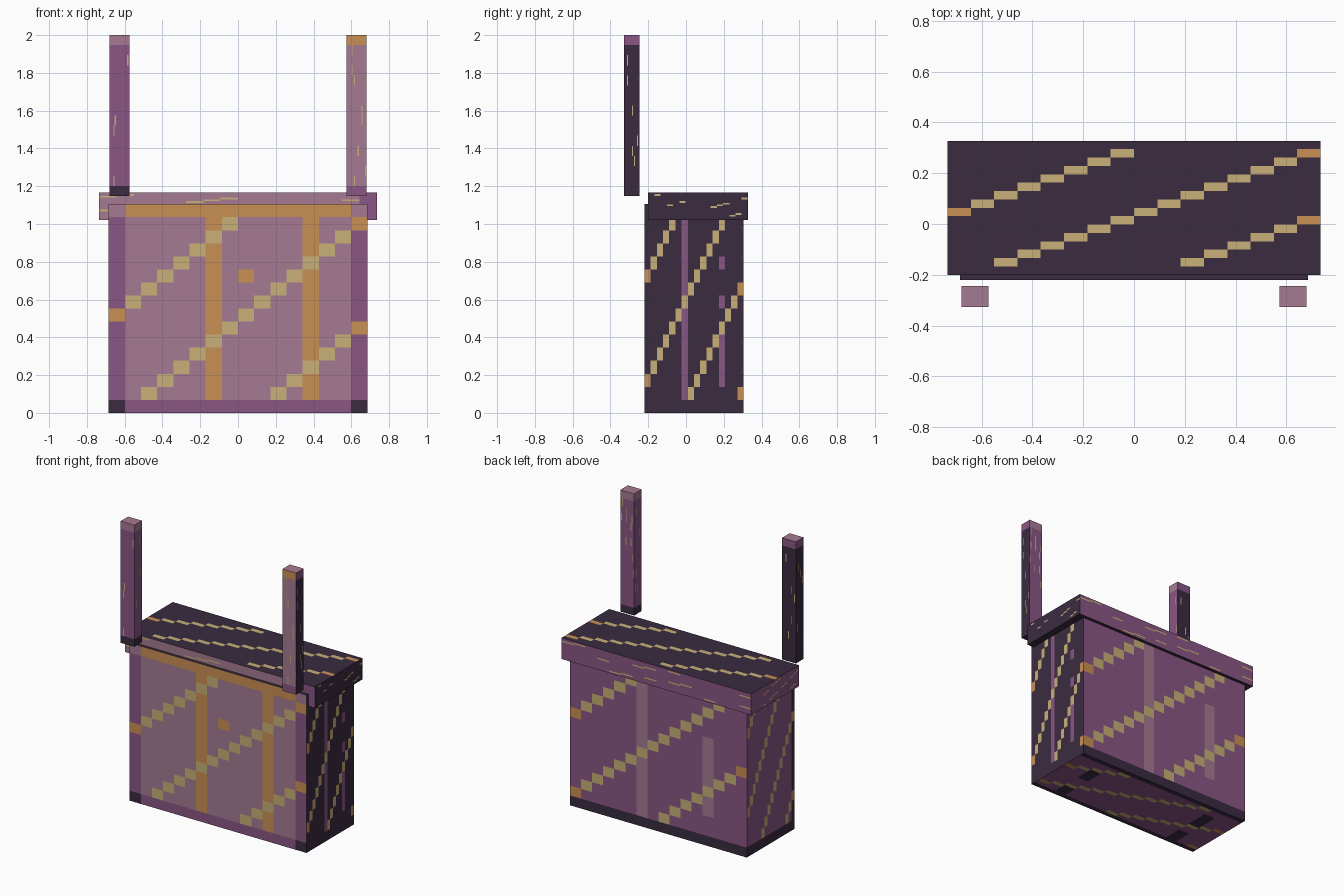
import bpy, bmesh, random
from mathutils import Vector

random.seed(4)
cube = bpy.data.objects.get("Cube")
if cube:
    bpy.data.objects.remove(cube, do_unlink=True)

# Palette, ordered as a ramp from darkest to lightest
DARK, PURPLE, MAUVE, ORANGE, TAN = range(5)
N = 16  # painted cells along each side of a face


def linear(c):
    c /= 255
    return c / 12.92 if c <= 0.04045 else ((c + 0.055) / 1.055) ** 2.4


def material(name, rgb):
    mat = bpy.data.materials.new(name)
    mat.use_nodes = True
    color = [linear(c) for c in rgb] + [1]
    mat.diffuse_color = color
    bsdf = mat.node_tree.nodes["Principled BSDF"]
    bsdf.inputs["Base Color"].default_value = color
    bsdf.inputs["Roughness"].default_value = 0.9
    return mat


MATERIALS = [
    material("dark_plum", (58, 43, 64)),
    material("purple", (138, 86, 133)),
    material("mauve", (166, 122, 146)),
    material("orange", (201, 144, 85)),
    material("tan", (200, 176, 120)),
]

# Each face: outward normal, then column and row directions
FACES = {
    "front": ((0, -1, 0), (1, 0, 0), (0, 0, 1)),
    "right": ((1, 0, 0), (0, 1, 0), (0, 0, 1)),
    "back": ((0, 1, 0), (-1, 0, 0), (0, 0, 1)),
    "left": ((-1, 0, 0), (0, -1, 0), (0, 0, 1)),
    "top": ((0, 0, 1), (1, 0, 0), (0, 1, 0)),
    "bottom": ((0, 0, -1), (1, 0, 0), (0, -1, 0)),
}


def painted_box(name, low, high, paint):
    """Box whose sides are cell grids, coloured by paint(side, column, row)."""
    low, high = Vector(low), Vector(high)
    middle, half = (low + high) / 2, (high - low) / 2
    bm = bmesh.new()
    for side, axes in FACES.items():
        n, u, v = (Vector(a) * half for a in axes)
        grid = [[bm.verts.new(middle + n + u * (2 * i / N - 1) + v * (2 * j / N - 1))
                 for j in range(N + 1)] for i in range(N + 1)]
        for i in range(N):
            for j in range(N):
                face = bm.faces.new((grid[i][j], grid[i + 1][j],
                                     grid[i + 1][j + 1], grid[i][j + 1]))
                face.material_index = paint(side, i, j)
    bmesh.ops.remove_doubles(bm, verts=bm.verts, dist=0.0005)
    mesh = bpy.data.meshes.new(name)
    bm.to_mesh(mesh)
    bm.free()
    for mat in MATERIALS:
        mesh.materials.append(mat)
    obj = bpy.data.objects.new(name, mesh)
    bpy.context.collection.objects.link(obj)
    return obj


def on_diagonal(i, j, phase):
    return 0 < j < N - 1 and (i - j) % 8 == phase


def stripe_color(i):
    return ORANGE if i in (0, N - 1) else TAN


# Chest body: framed front, vertical bars and diagonal stripes
BODY_BASE = dict(front=MAUVE, right=DARK, back=PURPLE, left=PURPLE, top=DARK, bottom=PURPLE)
BODY_PHASE = dict(front=1, right=6, back=7, left=4, bottom=2)
BROKEN_BAR = dict(front=range(1, 16), right=(2, 3, 4, 5, 6, 8, 11, 14),
                  back=(3, 4, 5, 6, 7, 8, 9, 10, 13))


def paint_body(side, i, j):
    base = BODY_BASE[side]
    edge = i in (0, N - 1)
    if side == "top":
        return base
    if on_diagonal(i, j, BODY_PHASE[side]):
        return stripe_color(i)
    if side == "bottom":
        return DARK if j in (0, N - 1) or (i in (2, 13) and j % 8 > 2) else base
    if side == "front":
        if j == 0:
            return DARK if edge else PURPLE
        if j == N - 1:
            return MAUVE if edge else ORANGE
        if edge:
            return PURPLE
        if (i, j) == (8, 10):
            return ORANGE
    elif j == 0:
        return DARK
    if side == "left":
        return DARK if i == N - 1 else base
    if (i == 6 and j < 15) or (side == "front" and i == 6):
        return base + 1
    if i == 12 and j in BROKEN_BAR[side]:
        return base + 1
    return base


painted_box("chest_body", (-0.685, -0.22, 0), (0.685, 0.305, 1.105), paint_body)

# Overhanging lid
LID_BASE = dict(BODY_BASE, bottom=DARK)


def paint_lid(side, i, j):
    base = LID_BASE[side]
    if side == "top":
        return stripe_color(i) if on_diagonal(i, j, 1) else base
    if side == "bottom":
        return base
    if side == "front" and i == N - 1:
        return PURPLE
    if on_diagonal(i, j, 3) and random.random() < 0.4:
        return TAN
    return base


painted_box("chest_lid", (-0.735, -0.2, 1.02), (0.735, 0.328, 1.168), paint_lid)


# Upright posts: lighter cap, darker foot, a few flecks
def post_paint(bases):
    def paint(side, i, j):
        base = bases[side]
        if side in ("top", "bottom"):
            return base
        if j == N - 1:
            return base + 1
        if j == 0:
            return max(base - 1, DARK)
        return TAN if random.random() < 0.03 else base
    return paint


POSTS = {
    "left_post": (1, dict(front=MAUVE, right=DARK, back=PURPLE, left=PURPLE,
                          top=MAUVE, bottom=DARK)),
    "right_post": (-1, dict(front=PURPLE, right=PURPLE, back=DARK, left=DARK,
                            top=MAUVE, bottom=DARK)),
}
for name, (s, bases) in POSTS.items():
    x = s * 0.627
    painted_box(name, (x - 0.053, -0.328, 1.148), (x + 0.053, -0.245, 2), post_paint(bases))
